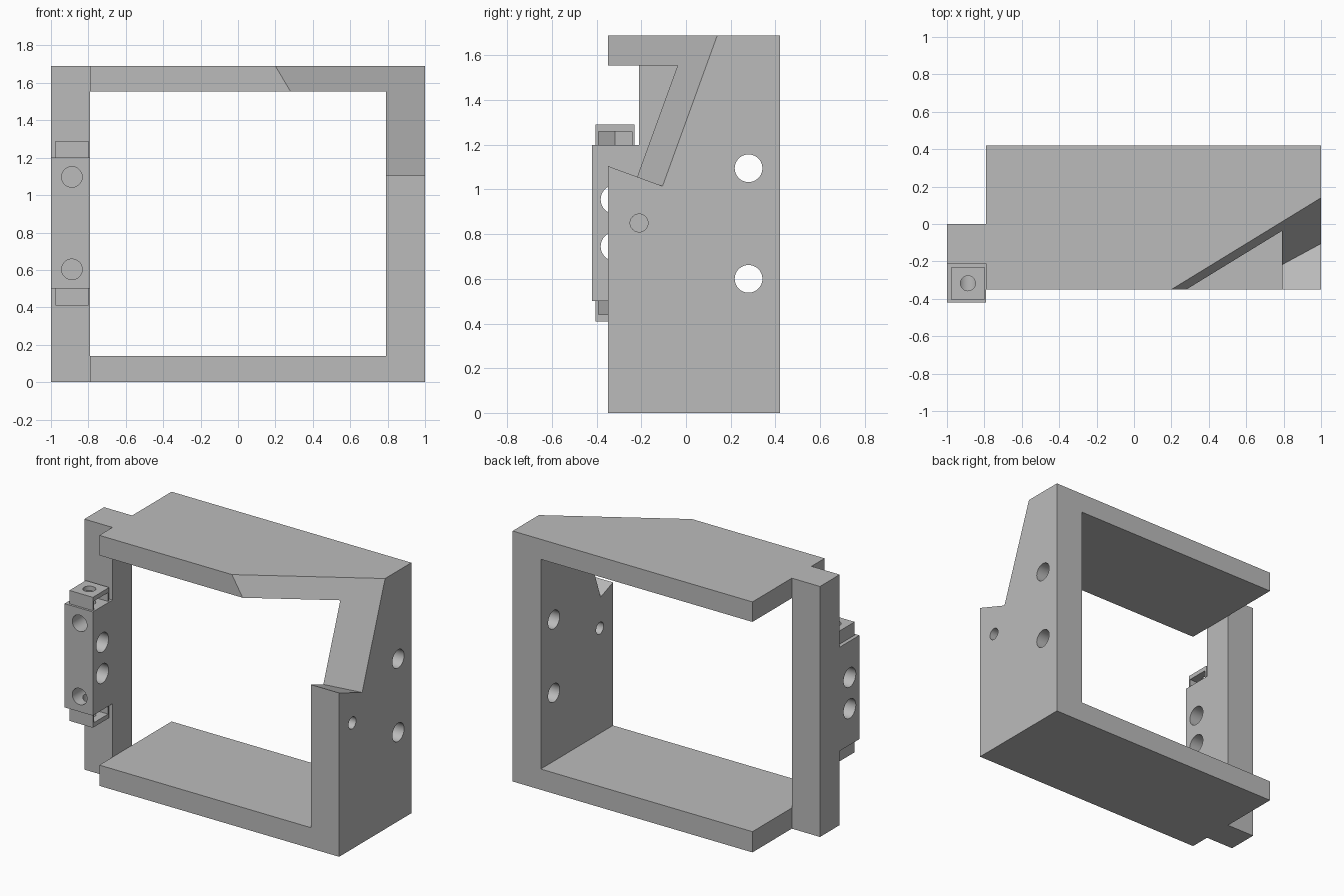
import bpy
import bmesh
from math import pi
from mathutils import Matrix, Vector

if "Cube" in bpy.data.objects:
    bpy.data.objects.remove(bpy.data.objects["Cube"], do_unlink=True)

grey = bpy.data.materials.new("plain grey")
grey.use_nodes = True
COLOUR = (0.5, 0.5, 0.5, 1)
grey.diffuse_color = COLOUR
grey.node_tree.nodes["Principled BSDF"].inputs["Base Color"].default_value = COLOUR


def finish(name, bm):
    bmesh.ops.recalc_face_normals(bm, faces=bm.faces)
    mesh = bpy.data.meshes.new(name)
    bm.to_mesh(mesh)
    bm.free()
    mesh.materials.append(grey)
    obj = bpy.data.objects.new(name, mesh)
    bpy.context.collection.objects.link(obj)
    return obj


def hull(name, points):
    bm = bmesh.new()
    for p in points:
        bm.verts.new(p)
    bmesh.ops.convex_hull(bm, input=bm.verts)
    bmesh.ops.dissolve_limit(bm, angle_limit=0.001, verts=bm.verts, edges=bm.edges)
    return finish(name, bm)


def box(name, xs, ys, zs):
    return hull(name, [(x, y, z) for x in xs for y in ys for z in zs])


def prism(name, outline, direction):
    """Extrude a closed outline along a direction."""
    bm = bmesh.new()
    face = bm.faces.new([bm.verts.new(p) for p in outline])
    moved = bmesh.ops.extrude_face_region(bm, geom=[face], use_keep_orig=True)
    verts = [g for g in moved["geom"] if isinstance(g, bmesh.types.BMVert)]
    bmesh.ops.translate(bm, verts=verts, vec=direction)
    return finish(name, bm)


def rod(start, end, radius):
    """Cylindrical cutter between two points."""
    a, b = Vector(start), Vector(end)
    turn = (b - a).to_track_quat("Z", "Y").to_matrix().to_4x4()
    bm = bmesh.new()
    bmesh.ops.create_cone(bm, cap_ends=True, segments=40, radius1=radius, radius2=radius,
                          depth=(b - a).length, matrix=Matrix.Translation((a + b) / 2) @ turn)
    return finish("cutter", bm)


def cut(obj, cutters):
    """Subtract each cutter, apply the result and discard the cutter."""
    bpy.context.view_layer.objects.active = obj
    for c in cutters:
        c.hide_render = True
        mod = obj.modifiers.new("cut", "BOOLEAN")
        mod.operation = "DIFFERENCE"
        mod.solver = "EXACT"
        mod.object = c
        bpy.ops.object.modifier_apply(modifier=mod.name)
        bpy.data.objects.remove(c, do_unlink=True)
    bpy.ops.object.select_all(action="DESELECT")
    obj.select_set(True)
    bpy.ops.object.shade_smooth_by_angle(angle=pi / 6)


TOP, FRONT, BACK = 1.69, -0.35, 0.42
POST_EDGE, WALL = -0.79, 0.79

# C-shaped frame: floor, right-hand wall and roof
outline = [(POST_EDGE, 0), (1, 0), (1, TOP), (POST_EDGE, TOP),
           (POST_EDGE, 1.555), (WALL, 1.555), (WALL, 0.14), (POST_EDGE, 0.14)]
frame = prism("main_frame", [(x, FRONT, z) for x, z in outline], (0, BACK - FRONT, 0))

# Slanted corner relief: a leaning plane meeting a sloping ledge
LEAN, SKEW, LEDGE = 0.363, 0.6125, 0.367


def relief_section(x):
    shift = 0.14 + SKEW * (x - 1)
    high, near = 1.9, -1.0
    base = 1.105 + LEDGE * FRONT
    y = (shift + LEAN * (1.105 - LEDGE * 0.35 - TOP)) / (1 + LEAN * LEDGE)
    return [(x, shift + LEAN * (high - TOP), high),
            (x, y, 1.105 - LEDGE * (y - FRONT)),
            (x, near, 1.105 - LEDGE * (near - FRONT)),
            (x, near, high)]


relief = hull("cutter", relief_section(0.1) + relief_section(1.1))
wall_holes = [rod((0.7, y, z), (1.1, y, z), r)
              for y, z, r in ((0.28, 1.095, 0.062), (0.28, 0.6, 0.062), (-0.21, 0.85, 0.04))]
cut(frame, [relief] + wall_holes)

# Upright post joining the open ends
box("side_post", (-1, POST_EDGE), (-0.21, 0), (0, TOP))

# Clamp block with front bores, cross bores and screw bores
CX, CY, MID = -0.888, -0.317, 0.85
block = box("clamp_block", (-1, POST_EDGE), (-0.42, -0.21), (0.5, 1.2))
bores = []
for s in (-1, 1):
    z = MID + s * 0.247
    bores.append(rod((CX, -0.5, z), (CX, -0.212, z), 0.055))
    z = MID + s * 0.105
    bores.append(rod((-1.1, CY, z), (-0.7, CY, z), 0.065))
    bores.append(rod((CX, CY, MID + s * 0.24), (CX, CY, MID + s * 0.4), 0.04))
cut(block, bores)

# End lugs, each with a pointed nut slot open to the inside and a screw hole
for name, s in (("lower_lug", -1), ("upper_lug", 1)):
    a, b, c = (MID + s * d for d in (0.35, 0.44, 0.41))
    lug = box(name, (-0.975, -0.8), (-0.405, -0.23), (a, b))
    start = MID + s * 0.34
    slot = prism("cutter", [(-0.7, CY - 0.075, start), (-0.7, CY + 0.075, start),
                            (-0.92, CY + 0.075, start), (-0.96, CY, start),
                            (-0.92, CY - 0.075, start)], (0, 0, c - start))
    cut(lug, [slot, rod((CX, CY, a - s * 0.1), (CX, CY, b + s * 0.1), 0.04)])
